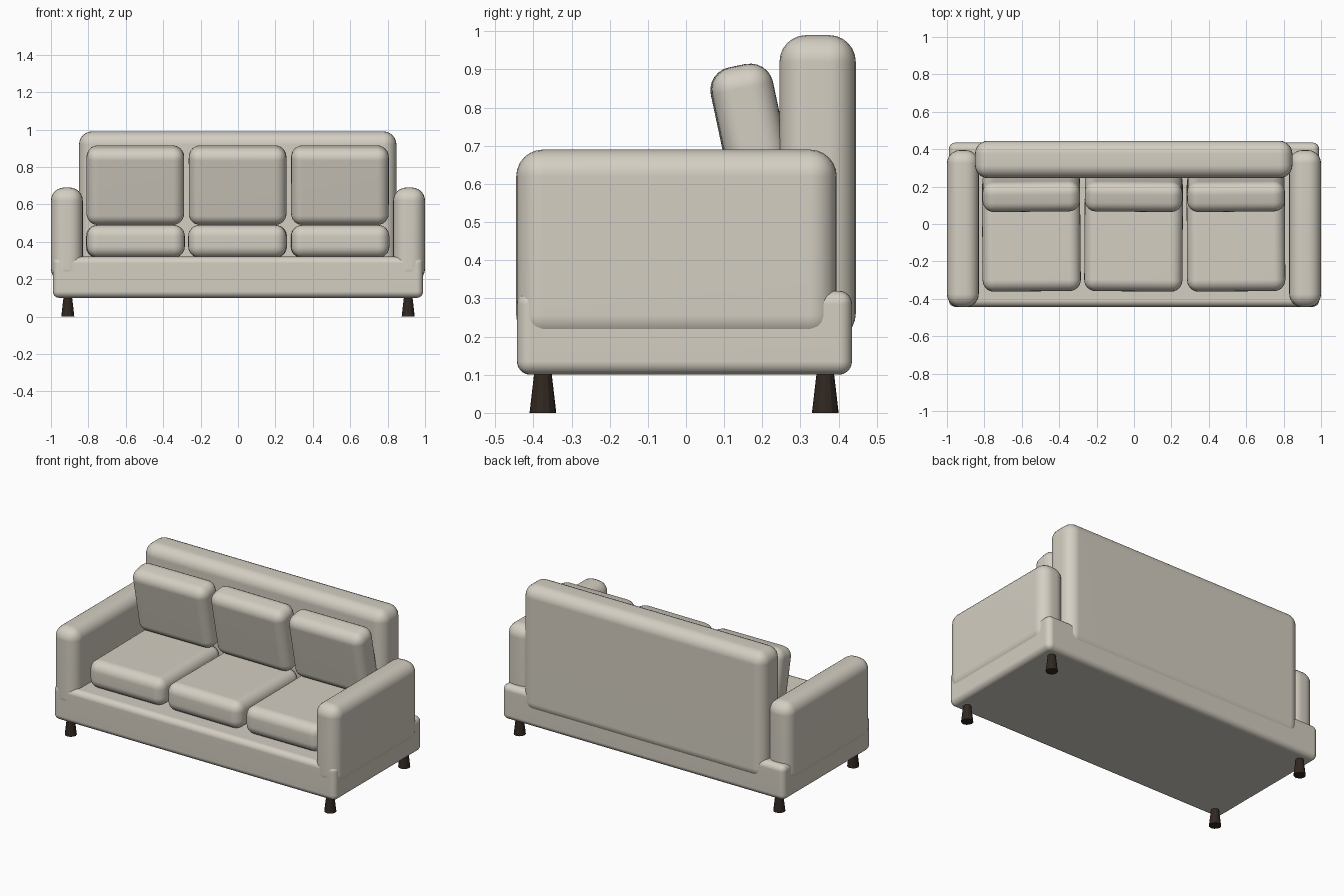
import bpy, bmesh
from math import radians

if "Cube" in bpy.data.objects:
    bpy.data.objects.remove(bpy.data.objects["Cube"])


def material(name, color):
    m = bpy.data.materials.new(name)
    m.diffuse_color = (*color, 1)
    m.use_nodes = True
    m.node_tree.nodes["Principled BSDF"].inputs["Base Color"].default_value = m.diffuse_color
    return m


fabric = material("beige_fabric", (0.66, 0.62, 0.54))
wood = material("dark_wood", (0.03, 0.02, 0.015))


def add_object(name, bm, mat):
    mesh = bpy.data.meshes.new(name)
    bm.to_mesh(mesh)
    bm.free()
    mesh.materials.append(mat)
    ob = bpy.data.objects.new(name, mesh)
    bpy.context.collection.objects.link(ob)
    return ob


def soft_box(name, size, center, radius, rot=(0, 0, 0)):
    """Rounded upholstery block."""
    bm = bmesh.new()
    bmesh.ops.create_cube(bm, size=1)
    bmesh.ops.scale(bm, vec=size, verts=bm.verts)
    bmesh.ops.bevel(bm, geom=bm.edges[:], offset=radius, segments=6,
                    profile=0.5, affect='EDGES')
    for f in bm.faces:
        f.smooth = True
    ob = add_object(name, bm, fabric)
    ob.location = center
    ob.rotation_euler = [radians(a) for a in rot]
    mod = ob.modifiers.new("normals", 'WEIGHTED_NORMAL')
    mod.keep_sharp = True
    return ob


def span_box(name, x, y, z, radius, rot=(0, 0, 0)):
    """Rounded block given by its extents on each axis."""
    spans = (x, y, z)
    return soft_box(name, [b - a for a, b in spans],
                    [(a + b) / 2 for a, b in spans], radius, rot)


# Base and backrest
span_box("base", (-0.99, 0.99), (-0.443, 0.435), (0.10, 0.32), 0.035)
span_box("backrest", (-0.85, 0.847), (0.245, 0.445), (0.19, 0.99), 0.07)

# Arms
for side, s in (("left", -1), ("right", 1)):
    x = sorted((s * 0.83, s * 1.0))
    span_box(side + "_arm", x, (-0.445, 0.395), (0.186, 0.69), 0.07)

# Seat cushions and forward-leaning back cushions
for name, x, turn in (("left", -0.549, 0.5), ("middle", -0.002, -0.4),
                      ("right", 0.545, 0.4)):
    soft_box(name + "_seat_cushion", (0.525, 0.62, 0.175),
             (x, -0.05, 0.402), 0.06, (0, 0, turn))
    soft_box(name + "_back_cushion", (0.522, 0.163, 0.423),
             (x, 0.178, 0.7025), 0.06, (12, 0, turn))

# Flared legs
for side, x in (("left", -0.91), ("right", 0.91)):
    for end, y in (("front", -0.375), ("back", 0.365)):
        bm = bmesh.new()
        bmesh.ops.create_cone(bm, cap_ends=True, segments=12,
                              radius1=0.035, radius2=0.021, depth=0.12)
        leg = add_object(f"{end}_{side}_leg", bm, wood)
        leg.location = (x, y, 0.06)
